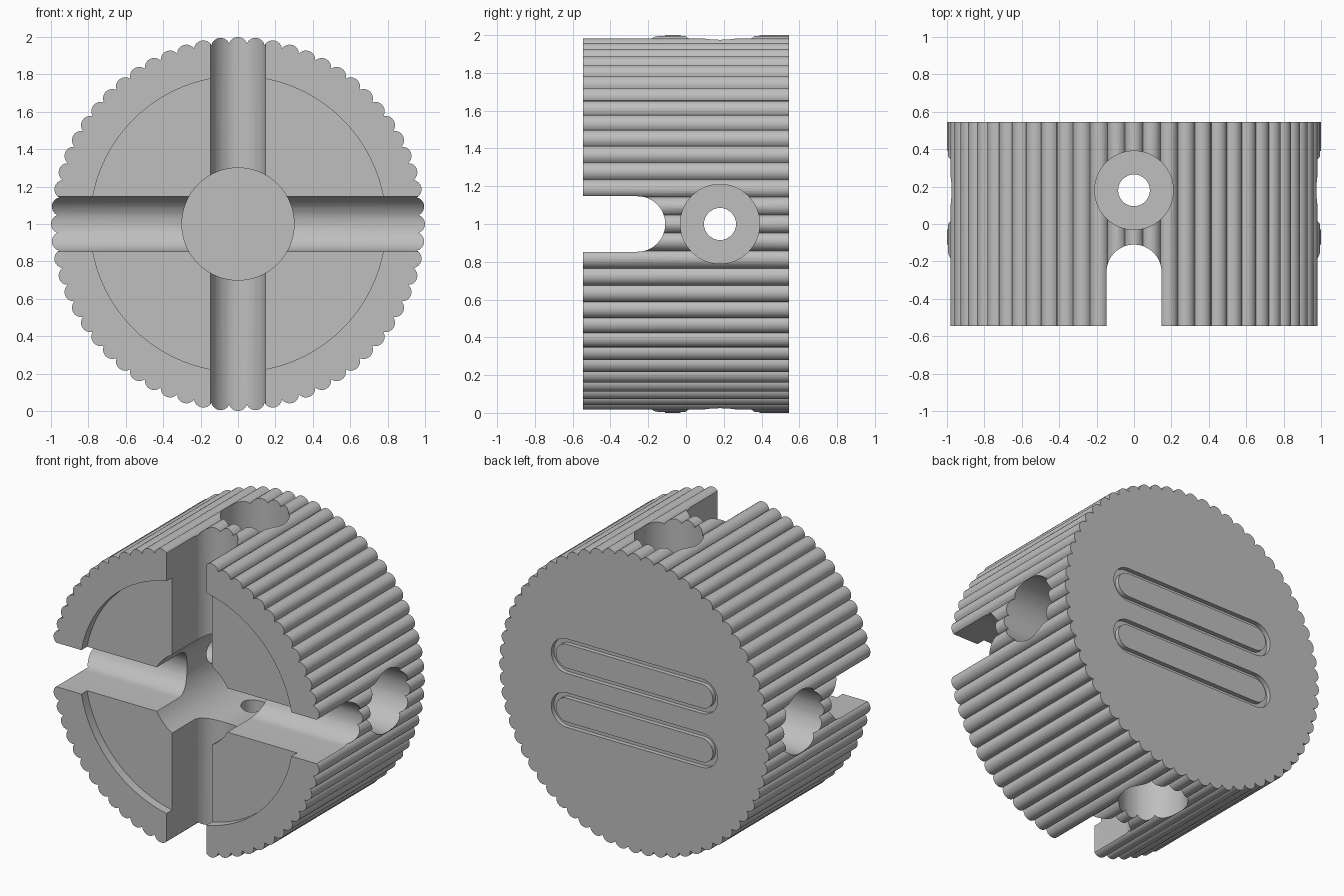
import bpy, bmesh, math
from mathutils import Matrix, Vector

if "Cube" in bpy.data.objects:
    bpy.data.objects.remove(bpy.data.objects["Cube"], do_unlink=True)

HALF_DEPTH = 0.545
FRONT, BACK = -HALF_DEPTH, HALF_DEPTH
CENTRE = Matrix.Translation((0, 0, 1))
FACING = Matrix.Rotation(math.pi / 2, 4, "X")   # local z points to the front

grey = bpy.data.materials.new("plain grey")
grey.use_nodes = True
grey.diffuse_color = (0.52, 0.52, 0.52, 1)
grey.node_tree.nodes["Principled BSDF"].inputs["Base Color"].default_value = grey.diffuse_color


def prism(name, outline, low, high, matrix):
    """Extrude a 2D outline along local z from low to high."""
    bm = bmesh.new()
    face = bm.faces.new([bm.verts.new((x, y, low)) for x, y in outline])
    result = bmesh.ops.extrude_face_region(bm, geom=[face])
    top = [v for v in result["geom"] if isinstance(v, bmesh.types.BMVert)]
    bmesh.ops.translate(bm, verts=top, vec=(0, 0, high - low))
    bmesh.ops.recalc_face_normals(bm, faces=bm.faces)
    mesh = bpy.data.meshes.new(name)
    bm.to_mesh(mesh)
    bm.free()
    mesh.transform(CENTRE @ matrix)
    mesh.materials.append(grey)
    obj = bpy.data.objects.new(name, mesh)
    bpy.context.collection.objects.link(obj)
    return obj


def arc(cx, cy, radius, start, end, steps):
    angles = [start + (end - start) * i / steps for i in range(steps + 1)]
    return [(cx + radius * math.cos(a), cy + radius * math.sin(a)) for a in angles]


def circle(radius, cx=0, cy=0, steps=64):
    return arc(cx, cy, radius, 0, math.tau, steps)[:-1]


def stadium(half, radius, cy):
    q = math.pi / 2
    return arc(half, cy, radius, -q, q, 16) + arc(-half, cy, radius, q, 3 * q, 16)


def cut(target, cutter):
    mod = target.modifiers.new("cut", "BOOLEAN")
    mod.operation, mod.solver, mod.object = "DIFFERENCE", "EXACT", cutter
    bpy.context.view_layer.objects.active = target
    bpy.ops.object.modifier_apply(modifier=mod.name)
    bpy.data.objects.remove(cutter, do_unlink=True)


# Ribbed drum: a ring of rounded ridges extruded front to back
RIDGES, RING, BEAD = 64, 0.95, 0.05
p = math.pi / RIDGES
valley = RING * math.cos(p) + math.sqrt(BEAD ** 2 - (RING * math.sin(p)) ** 2)
t = math.atan2(valley * math.sin(p), valley * math.cos(p) - RING)
outline = []
for i in range(RIDGES):
    a = 2 * p * i
    outline += arc(RING * math.cos(a), RING * math.sin(a), BEAD, a - t, a + t, 8)[:-1]
drum = prism("ribbed_drum", outline, -HALF_DEPTH, HALF_DEPTH, FACING)

# Shallow front recess and deep central pocket
cut(drum, prism("recess_cutter", circle(0.79, steps=96), HALF_DEPTH - 0.06, 1, FACING))
cut(drum, prism("pocket_cutter", circle(0.3), -0.37, 1, FACING))

# Crossed round-bottomed slots in the front
SLOT, SLOT_Y = 0.147, -0.257
slot = [(-SLOT, -1), (SLOT, -1)] + arc(0, SLOT_Y, SLOT, 0, math.pi, 24)
for turn in (0, 1):
    cut(drum, prism("slot_cutter", slot, -1.2, 1.2, Matrix.Rotation(turn * math.pi / 2, 4, "Y")))

# Through bores with a wide counterbore at each of the four sides
HOLE_Y = 0.18
for turn in range(4):
    spin = Matrix.Rotation(turn * math.pi / 2, 4, "Y")
    cut(drum, prism("counterbore_cutter", circle(0.21, cy=HOLE_Y), 0.5, 1.2, spin))
    cut(drum, prism("bore_cutter", circle(0.085, cy=HOLE_Y, steps=32), 0.1, 0.6, spin))

# Two thin stadium-shaped grooves on the back
for z in (-0.18, 0.18):
    ring = prism("groove_cutter", stadium(0.5, 0.115, z), -1, 0.03 - BACK, FACING)
    cut(ring, prism("groove_core", stadium(0.5, 0.08, z), -1.2, 0.2 - BACK, FACING))
    cut(drum, ring)

bpy.ops.object.select_all(action="DESELECT")
drum.select_set(True)
bpy.context.view_layer.objects.active = drum
bpy.ops.object.shade_smooth_by_angle(angle=math.radians(30))
